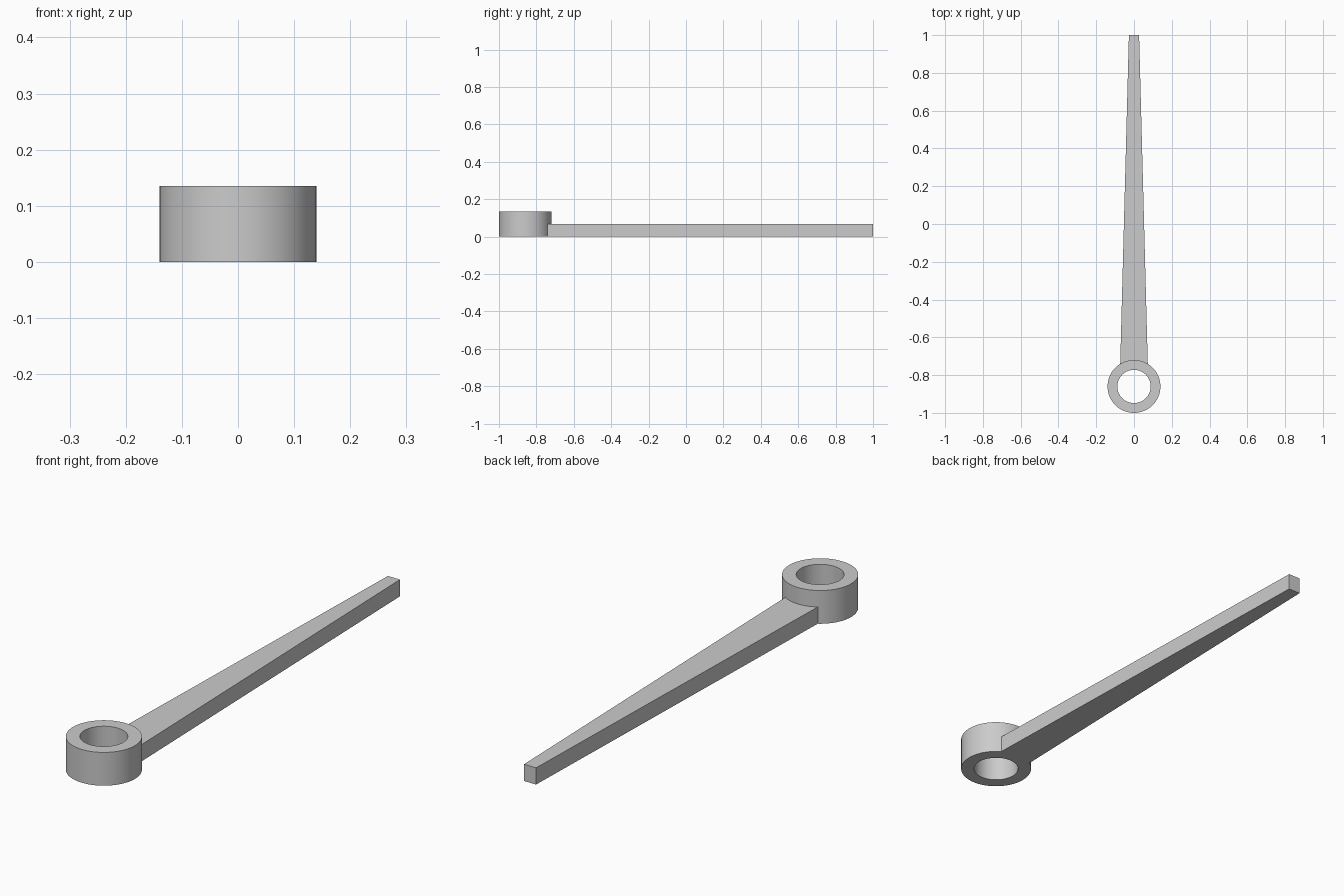
import bpy, bmesh, math

cube = bpy.data.objects.get("Cube")
if cube:
    bpy.data.objects.remove(cube, do_unlink=True)

grey = bpy.data.materials.new("plain grey")
grey.use_nodes = True
grey.diffuse_color = (0.6, 0.6, 0.6, 1)
grey.node_tree.nodes["Principled BSDF"].inputs["Base Color"].default_value = grey.diffuse_color

HUB_Y, OUTER, INNER, HUB_H = -0.86, 0.14, 0.088, 0.135
ROOT_HALF, TIP_HALF, ARM_H = 0.073, 0.027, 0.068


def add_object(name, bm):
    bmesh.ops.recalc_face_normals(bm, faces=bm.faces)
    mesh = bpy.data.meshes.new(name)
    bm.to_mesh(mesh)
    bm.free()
    mesh.materials.append(grey)
    obj = bpy.data.objects.new(name, mesh)
    bpy.context.collection.objects.link(obj)
    return obj


# Hub ring: rectangular section spun around its axis
bm = bmesh.new()
section = [bm.verts.new((r, HUB_Y, z)) for r, z in
           ((INNER, 0), (OUTER, 0), (OUTER, HUB_H), (INNER, HUB_H))]
edges = [bm.edges.new((section[i], section[(i + 1) % 4])) for i in range(4)]
bmesh.ops.spin(bm, geom=section + edges, cent=(0, HUB_Y, 0), axis=(0, 0, 1),
               angle=math.tau, steps=96, use_merge=True)
bmesh.ops.remove_doubles(bm, verts=bm.verts, dist=0.0001)
hub = add_object("hub_ring", bm)
bpy.ops.object.select_all(action='DESELECT')
hub.select_set(True)
bpy.context.view_layer.objects.active = hub
bpy.ops.object.shade_smooth_by_angle(angle=math.radians(30))

# Tapered arm: outline with a root curved to sit against the hub
bm = bmesh.new()
seat = OUTER - 0.001
spread = math.asin(ROOT_HALF / seat)
angles = [spread * (1 - i / 8) for i in range(17)]
outline = [(seat * math.sin(a), HUB_Y + seat * math.cos(a)) for a in angles]
outline += [(-TIP_HALF, 1), (TIP_HALF, 1)]
base = bm.faces.new([bm.verts.new((x, y, 0)) for x, y in outline])
top = bmesh.ops.extrude_face_region(bm, geom=[base], use_keep_orig=True)
bmesh.ops.translate(bm, vec=(0, 0, ARM_H),
                    verts=[v for v in top["geom"] if isinstance(v, bmesh.types.BMVert)])
add_object("tapered_arm", bm)
